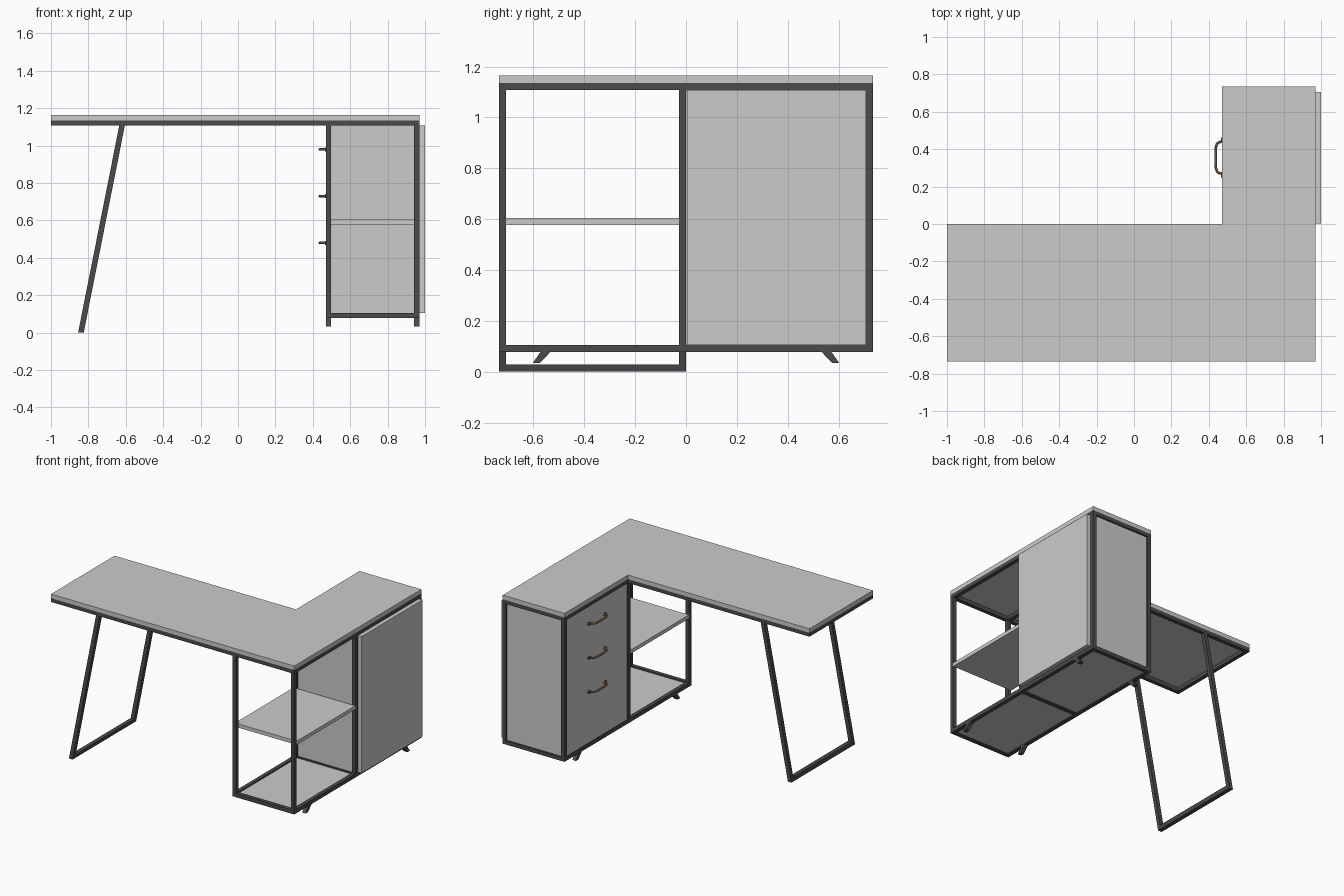
import bpy, bmesh, math
from mathutils import Vector

if "Cube" in bpy.data.objects:
    bpy.data.objects.remove(bpy.data.objects["Cube"])


def material(name, rgb):
    m = bpy.data.materials.new(name)
    m.diffuse_color = (*rgb, 1)
    m.use_nodes = True
    m.node_tree.nodes["Principled BSDF"].inputs["Base Color"].default_value = m.diffuse_color
    return m


DARK = material("dark_metal", (0.07, 0.07, 0.07))
BROWN = material("bronze", (0.16, 0.09, 0.05))


def prism(name, pts, axis, a, b, mat=None):
    """Extrude a 2D profile along an axis from a to b."""
    put = {"x": lambda u, v, t: (t, u, v),
           "y": lambda u, v, t: (u, t, v),
           "z": lambda u, v, t: (u, v, t)}[axis]
    bm = bmesh.new()
    face = bm.faces.new([bm.verts.new(put(u, v, a)) for u, v in pts])
    ext = bmesh.ops.extrude_face_region(bm, geom=[face])
    verts = [g for g in ext["geom"] if isinstance(g, bmesh.types.BMVert)]
    bmesh.ops.translate(bm, verts=verts, vec=Vector(put(0, 0, b - a)))
    bmesh.ops.recalc_face_normals(bm, faces=bm.faces)
    me = bpy.data.meshes.new(name)
    bm.to_mesh(me)
    bm.free()
    if mat:
        me.materials.append(mat)
    ob = bpy.data.objects.new(name, me)
    bpy.context.collection.objects.link(ob)
    return ob


def box(name, x0, x1, y0, y1, z0, z1, mat=None):
    return prism(name, [(x0, y0), (x1, y0), (x1, y1), (x0, y1)], "z", z0, z1, mat)


T = 0.028                      # metal tube width
L, C0, C1 = -1.0, 0.47, 0.97   # desk left end, cabinet left and right
Y = 0.735                      # half depth
ZB, ZT, TOP = 0.078, 1.135, 1.165

# L-shaped desktop
prism("desktop", [(L, -Y), (C1, -Y), (C1, Y), (C0, Y), (C0, 0), (L, 0)], "z", ZT, TOP)

# frame rails under the desktop
for i, y in enumerate((-Y, -T)):
    box(f"desk_rail_{i}", L, C1, y, y + T, ZT - T, ZT, DARK)
box("desk_end_rail", L, L + T, -Y + T, -T, ZT - T, ZT, DARK)

# cabinet frame: side rails, cross rails, posts
for i, x in enumerate((C0, C1 - T)):
    for j, z in enumerate((ZB, ZT - T)):
        for k, (y0, y1) in enumerate(((-Y + T, -T), (0, Y - T))):
            box(f"cabinet_side_rail_{i}{j}{k}", x, x + T, y0, y1, z, z + T, DARK)
    for k, y in enumerate((-Y, -T, Y - T)):
        box(f"cabinet_post_{i}{k}", x, x + T, y, y + T, ZB, ZT, DARK)
for k, y in enumerate((-Y, -T, Y - T)):
    box(f"cabinet_bottom_rail_{k}", C0 + T, C1 - T, y, y + T, ZB, ZB + T, DARK)
box("cabinet_back_top_rail", C0 + T, C1 - T, Y - T, Y, ZT - T, ZT, DARK)

# splayed cabinet feet
for i, x in enumerate((C0, C1 - T)):
    for j, s in enumerate((-1, 1)):
        prism(f"cabinet_foot_{i}{j}", [(s * 0.533, ZB), (s * 0.572, ZB),
              (s * 0.603, 0.034), (s * 0.575, 0.034)], "x", x, x + T, DARK)

# panels and shelf
X0, X1, Z0, Z1 = C0 + T, C1 - T, ZB + T, ZT - T
box("shelf", C0, C1, -Y + T, -T, 0.577, 0.604)
box("open_bay_floor", X0, X1, -Y + T, -T, 0.086, 0.096)
box("drawer_bay_floor", X0, X1, 0, Y - T, 0.086, 0.096)
box("partition", X0, X1, -0.019, -0.009, Z0, Z1)
box("back_panel", X0, X1, Y - 0.022, Y - 0.012, Z0, Z1)
box("drawer_panel", C0 + 0.006, C0 + 0.018, 0, Y - T, Z0, Z1)
box("side_door", C1, 1.0, 0.003, Y - T, Z0, Z1)

# slanted desk leg loop
def leg_x(z):
    return -0.855 + 0.22 * z / (ZT - T)


def slant(z0, z1):
    return [(leg_x(z0), z0), (leg_x(z0) + 0.03, z0), (leg_x(z1) + 0.03, z1), (leg_x(z1), z1)]


for i, y in enumerate((-Y, -T)):
    prism(f"desk_leg_{i}", slant(0, ZT - T), "y", y, y + T, DARK)
prism("desk_leg_foot_bar", slant(0, T), "y", -Y + T, -T, DARK)

# bowed drawer handles with small end plates
PATH = [(0.476, 0.27), (0.456, 0.272), (0.444, 0.28), (0.438, 0.30), (0.437, 0.355)]
PATH += [(x, 0.71 - y) for x, y in reversed(PATH[:-1])]
for i, z in enumerate((0.48, 0.73, 0.98)):
    cu = bpy.data.curves.new(f"drawer_handle_{i}", "CURVE")
    cu.dimensions = "3D"
    cu.bevel_depth = 0.007
    cu.bevel_resolution = 2
    cu.use_fill_caps = True
    sp = cu.splines.new("POLY")
    sp.points.add(len(PATH) - 1)
    for p, (x, y) in zip(sp.points, PATH):
        p.co = (x, y, z, 1)
    cu.materials.append(BROWN)
    ob = bpy.data.objects.new(f"drawer_handle_{i}", cu)
    bpy.context.collection.objects.link(ob)
    for j, y in enumerate((0.262, 0.448)):
        ring = [(y + 0.014 * math.cos(a * math.pi / 6), z + 0.011 * math.sin(a * math.pi / 6))
                for a in range(12)]
        prism(f"handle_plate_{i}{j}", ring, "x", 0.466, 0.476, BROWN)
